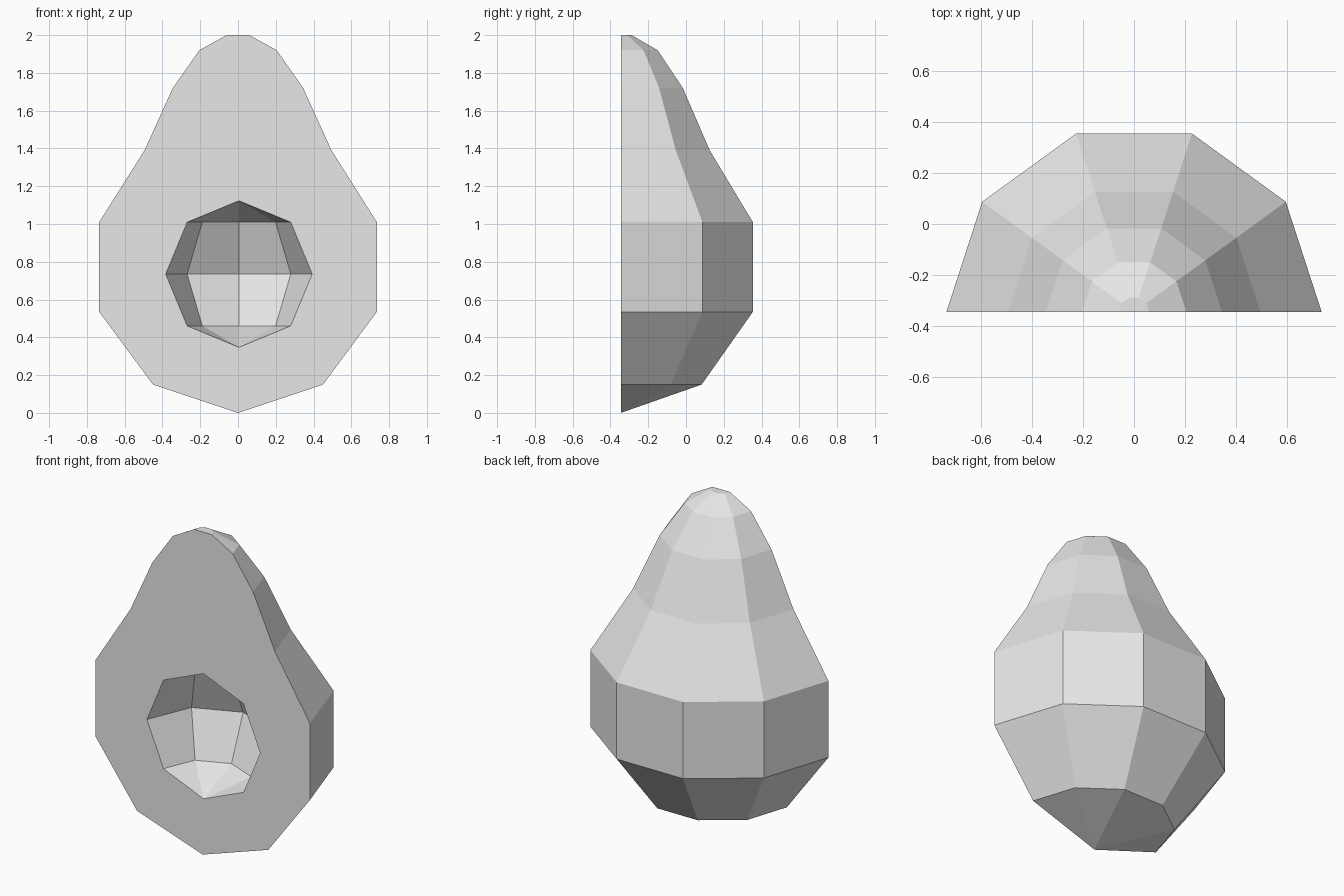
import bpy, bmesh, math
from mathutils import Vector

cube = bpy.data.objects.get("Cube")
if cube:
    bpy.data.objects.remove(cube, do_unlink=True)

FRONT_Y = -0.345

# One plain grey for the whole fruit
grey = bpy.data.materials.new("plain_grey")
grey.use_nodes = True
colour = (0.8, 0.8, 0.8, 1)
grey.diffuse_color = colour
grey.node_tree.nodes["Principled BSDF"].inputs["Base Color"].default_value = colour


def half_revolve(bm, profile, centre_x, steps):
    """Spin a (radius, height) profile half a turn behind the cut plane."""
    verts = [bm.verts.new((centre_x + r, FRONT_Y, z)) for r, z in profile]
    edges = [bm.edges.new(pair) for pair in zip(verts, verts[1:])]
    bmesh.ops.spin(bm, geom=verts + edges, cent=(centre_x, FRONT_Y, 0),
                   axis=(0, 0, 1), angle=math.pi, steps=steps)


bm = bmesh.new()

# Outer skin: half of a ten-sided pear shape
skin = [(0, 0), (0.45, 0.15), (0.735, 0.535), (0.735, 1.01), (0.495, 1.39),
        (0.345, 1.72), (0.205, 1.92), (0.06, 2.0), (0, 2.0)]
half_revolve(bm, skin, 0, 5)

# Stone hollow: half of an eight-sided ball
radius, height = 0.388, 0.735
hollow = [(radius * math.sin(i * math.pi / 4), height - radius * math.cos(i * math.pi / 4))
          for i in range(5)]
half_revolve(bm, hollow, 0.005, 4)

bmesh.ops.remove_doubles(bm, verts=bm.verts[:], dist=0.001)

# Flat cut face between the outline and the rim of the hollow
rims = [e for e in bm.edges if e.is_boundary]
bmesh.ops.triangle_fill(bm, edges=rims, use_beauty=True, normal=Vector((0, -1, 0)))
bmesh.ops.recalc_face_normals(bm, faces=bm.faces[:])

mesh = bpy.data.meshes.new("halved_fruit")
bm.to_mesh(mesh)
bm.free()
mesh.materials.append(grey)
fruit = bpy.data.objects.new("halved_fruit", mesh)
bpy.context.collection.objects.link(fruit)
